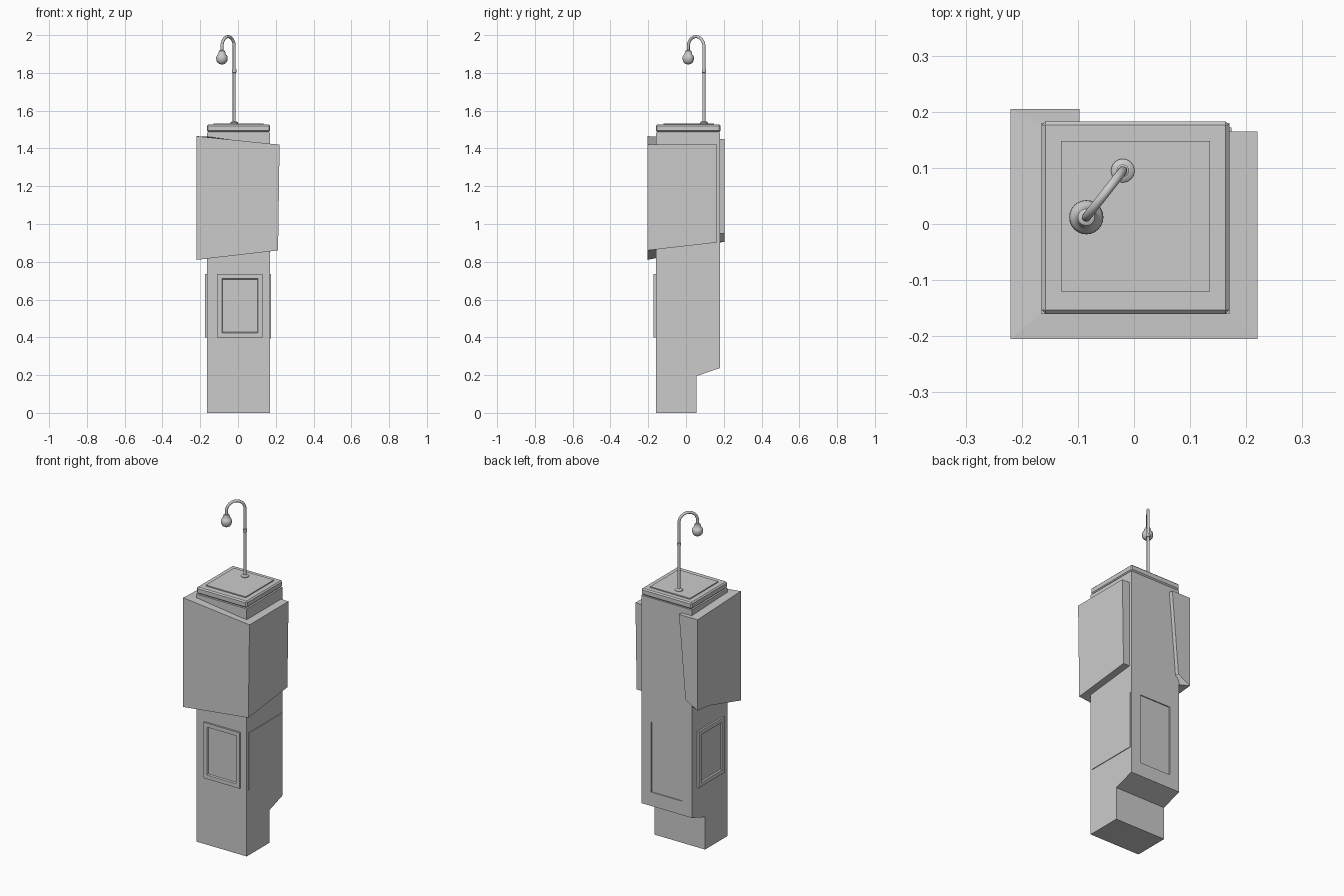
import bpy, bmesh, math
from mathutils import Vector

if "Cube" in bpy.data.objects:
    bpy.data.objects.remove(bpy.data.objects["Cube"])


def make(name, verts, faces):
    bm = bmesh.new()
    vs = [bm.verts.new(v) for v in verts]
    for f in faces:
        bm.faces.new([vs[i] for i in f])
    bmesh.ops.recalc_face_normals(bm, faces=bm.faces)
    me = bpy.data.meshes.new(name)
    bm.to_mesh(me)
    bm.free()
    ob = bpy.data.objects.new(name, me)
    bpy.context.collection.objects.link(ob)
    return ob


def box(name, lo, hi, bevel=0):
    v = [(x, y, z) for x in (lo[0], hi[0]) for y in (lo[1], hi[1]) for z in (lo[2], hi[2])]
    ob = make(name, v, [(0, 1, 3, 2), (4, 6, 7, 5), (0, 4, 5, 1), (2, 3, 7, 6), (0, 2, 6, 4), (1, 5, 7, 3)])
    if bevel:
        m = ob.modifiers.new("bevel", 'BEVEL')
        m.width, m.segments = bevel, 1
    return ob


def smooth(ob):
    bpy.ops.object.select_all(action='DESELECT')
    ob.select_set(True)
    bpy.context.view_layer.objects.active = ob
    bpy.ops.object.shade_smooth_by_angle(angle=math.radians(40))


def lathe(name, profile, x, y, n=24):
    verts = [(x + r * math.cos(2 * math.pi * i / n), y + r * math.sin(2 * math.pi * i / n), z)
             for r, z in profile for i in range(n)]
    k = len(profile)
    faces = [(j * n + i, j * n + (i + 1) % n, (j + 1) * n + (i + 1) % n, (j + 1) * n + i)
             for j in range(k - 1) for i in range(n)]
    faces += [tuple(range(n)), tuple(range((k - 1) * n, k * n))]
    smooth(make(name, verts, faces))


# Main column: side profile pulled across x
prof = [(-.16, 0), (.055, 0), (.055, .195), (.18, .237), (.18, 1.485), (-.16, 1.485)]
n = len(prof)
column = make("column", [(x, y, z) for x in (-.165, .17) for y, z in prof],
              [tuple(range(n)), tuple(range(n, 2 * n))] +
              [(i, (i + 1) % n, n + (i + 1) % n, n + i) for i in range(n)])

# Recessed back door
cutter = box("back_door_cutter", (-.10, .174, .32), (.105, .25, .74))
cutter.hide_render = True
cutter.hide_viewport = True
m = column.modifiers.new("door", 'BOOLEAN')
m.operation, m.object, m.solver = 'DIFFERENCE', cutter, 'EXACT'

# Cap and its raised top plate
box("cap", (-.165, -.16, 1.488), (.17, .183, 1.527), .007)
box("cap_plate", (-.13, -.12, 1.52), (.135, .148, 1.533))

# Wrap-around cover: each station is outer bottom, outer top, inner top, inner bottom
stations = [
    [(-.14, .205, .95), (-.097, .205, 1.45), (-.097, .175, 1.45), (-.14, .175, .95)],
    [(-.22, .205, .905), (-.22, .205, 1.45), (-.16, .175, 1.45), (-.16, .175, .905)],
    [(-.22, .10, .895), (-.22, .10, 1.454), (-.16, .10, 1.454), (-.16, .10, .895)],
    [(-.22, -.205, .81), (-.22, -.205, 1.465), (-.16, -.155, 1.463), (-.16, -.155, .82)],
    [(.212, -.205, .86), (.22, -.205, 1.42), (.165, -.155, 1.42), (.165, -.155, .866)],
    [(.212, .165, .902), (.22, .165, 1.42), (.165, .165, 1.42), (.165, .165, .902)],
]
k = len(stations)
make("wrap_cover", [v for s in stations for v in s],
     [(0, 1, 2, 3), tuple(range(4 * k - 4, 4 * k))] +
     [(4 * s + i, 4 * s + (i + 1) % 4, 4 * s + 4 + (i + 1) % 4, 4 * s + 4 + i)
      for s in range(k - 1) for i in range(4)])


# Framed panels on the front and left: picture-frame ring with a sunken pane
def framed_panel(name, to_world, a0, a1, z0=.40, z1=.735, rim=.024):
    loops = []
    for inset, d in ((0, -.003), (0, .011), (rim, .011), (rim + .004, .003)):
        loops += [to_world(a, z, d) for a, z in
                  ((a0 + inset, z0 + inset), (a1 - inset, z0 + inset),
                   (a1 - inset, z1 - inset), (a0 + inset, z1 - inset))]
    faces = [(0, 1, 2, 3), (12, 13, 14, 15)]
    faces += [(4 * l + i, 4 * l + (i + 1) % 4, 4 * l + 4 + (i + 1) % 4, 4 * l + 4 + i)
              for l in range(3) for i in range(4)]
    make(name, loops, faces)


framed_panel("front_panel", lambda a, z, d: (a, -.16 - d, z), -.11, .13)
framed_panel("left_panel", lambda a, z, d: (-.165 - d, a, z), -.115, .13)

# Thin flat panel on the right
box("right_panel", (.16, -.145, .395), (.174, .172, .735))

# Gooseneck pole
base, tip = Vector((-.02, .095, 0)), Vector((-.085, .012, 0))
mid, half = (base + tip) / 2, (base - tip) / 2
R, tube = half.length, .008
cz = 2.0 - tube - R
path = [base + Vector((0, 0, 1.525))]
for i in range(17):
    t = math.pi * i / 16
    path.append(mid + half * math.cos(t) + Vector((0, 0, cz + R * math.sin(t))))
path.append(tip + Vector((0, 0, 1.905)))
side = half.normalized().cross(Vector((0, 0, 1)))
S = 16
verts = []
for i, p in enumerate(path):
    tan = (path[min(i + 1, len(path) - 1)] - path[max(i - 1, 0)]).normalized()
    nrm = tan.cross(side)
    verts += [p + tube * (math.cos(2 * math.pi * j / S) * side + math.sin(2 * math.pi * j / S) * nrm)
              for j in range(S)]
L = len(path)
faces = [(i * S + j, i * S + (j + 1) % S, (i + 1) * S + (j + 1) % S, (i + 1) * S + j)
         for i in range(L - 1) for j in range(S)]
faces += [tuple(range(S)), tuple(range((L - 1) * S, L * S))]
smooth(make("gooseneck", verts, faces))

# Foot flange, collar and head
lathe("pole_flange", [(.021, 1.53), (.021, 1.537), (.016, 1.541), (.009, 1.543)], base.x, base.y)
lathe("pole_collar", [(.008, 1.800), (.011, 1.802), (.011, 1.817), (.008, 1.819)], base.x, base.y)
lathe("head", [(.009, 1.92), (.015, 1.917), (.019, 1.905), (.021, 1.897), (.026, 1.893), (.030, 1.884),
               (.0305, 1.875), (.028, 1.862), (.022, 1.853), (.013, 1.847), (.004, 1.845)], tip.x, tip.y)
